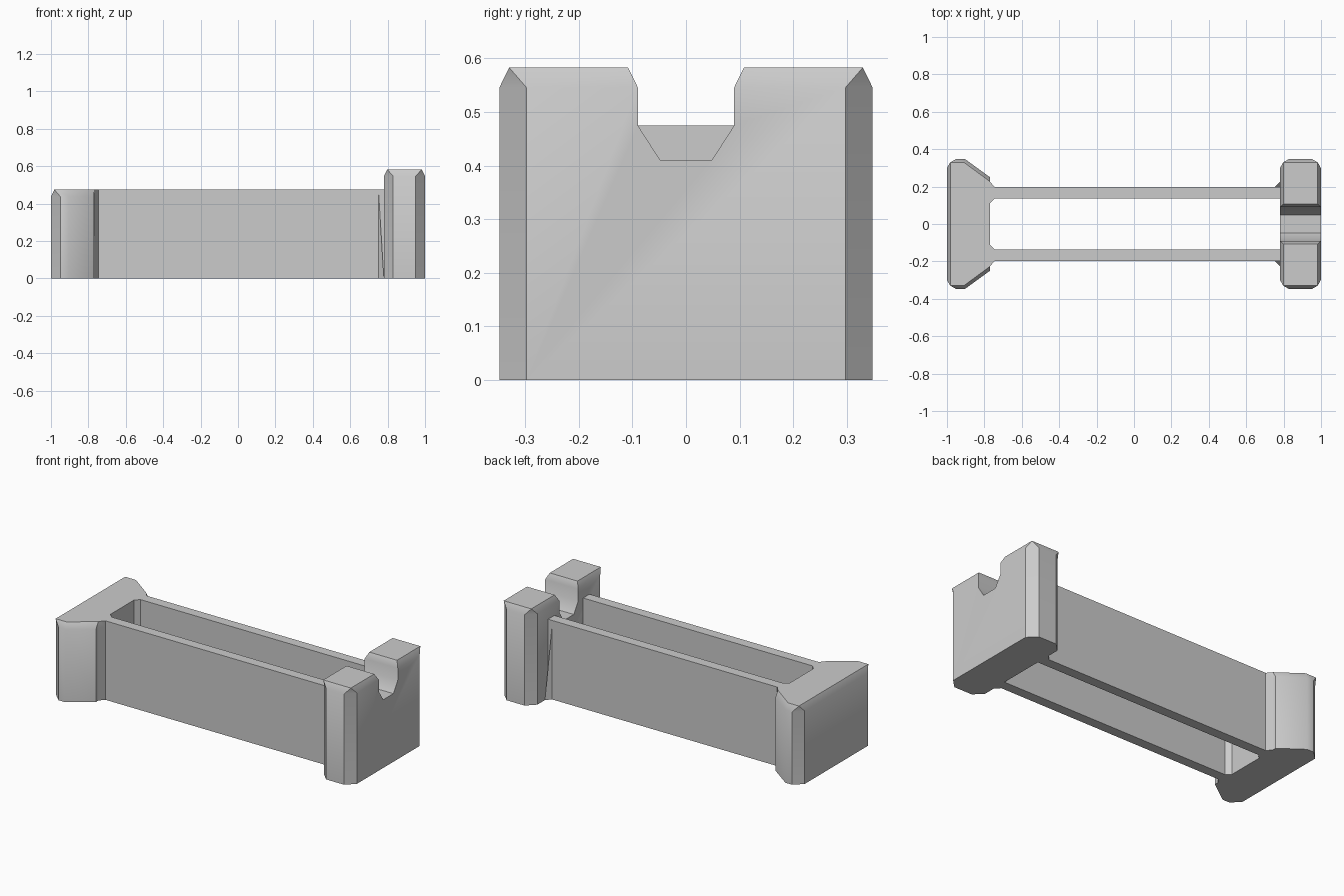
import bpy
import bmesh
import math

cube = bpy.data.objects.get("Cube")
if cube:
    bpy.data.objects.remove(cube, do_unlink=True)

grey = bpy.data.materials.new("plain grey")
grey.use_nodes = True
GREY = (0.6, 0.6, 0.6, 1)
grey.diffuse_color = GREY
grey.node_tree.nodes["Principled BSDF"].inputs["Base Color"].default_value = GREY


def loft(name, rings):
    """Skin a closed solid through matching rings of points."""
    bm = bmesh.new()
    loops = [[bm.verts.new(p) for p in ring] for ring in rings]
    n = len(loops[0])
    for a, b in zip(loops, loops[1:]):
        for i in range(n):
            j = (i + 1) % n
            bm.faces.new((a[i], a[j], b[j], b[i]))
    bm.faces.new(loops[0][::-1])
    bm.faces.new(loops[-1])
    bmesh.ops.remove_doubles(bm, verts=bm.verts, dist=0.0005)
    bmesh.ops.recalc_face_normals(bm, faces=bm.faces)
    mesh = bpy.data.meshes.new(name)
    bm.to_mesh(mesh)
    bm.free()
    obj = bpy.data.objects.new(name, mesh)
    bpy.context.collection.objects.link(obj)
    mesh.materials.append(grey)
    return obj


def mirrored(half):
    """Close a half outline by mirroring it across y = 0."""
    return half + [(x, -y) for x, y in reversed(half)]


def at(z, outline):
    return [(x, y, z) for x, y in outline]


def smooth(obj):
    bpy.ops.object.select_all(action='DESELECT')
    obj.select_set(True)
    bpy.context.view_layer.objects.active = obj
    bpy.ops.object.shade_smooth_by_angle(angle=math.radians(40))


LOW = 0.475       # height of rails and tapered end
HIGH = 0.583      # height of notched end
BEVEL = 0.037     # drop of the top bevels
RAIL_IN, RAIL_OUT = 0.137, 0.197

# Tapered end with fillets running into the rails
neck = [(-0.77, 0.227), (-0.745, RAIL_OUT), (-0.745, RAIL_IN), (-0.77, 0.112)]
base = mirrored([(-1, 0.3), (-0.95, 0.348), (-0.905, 0.348), (-0.77, 0.25)] + neck)
top = mirrored([(-0.982, 0.33), (-0.982, 0.33), (-0.91, 0.33), (-0.77, 0.227)] + neck)
smooth(loft("tapered_end", [at(0, base), at(LOW - BEVEL, base), at(LOW, top)]))

# Notched end block with bevelled corners
base = mirrored([(0.78, 0.298), (0.83, 0.348), (0.95, 0.348), (1, 0.298)])
top = mirrored([(0.798, 0.33)] * 2 + [(0.982, 0.33)] * 2)
block = loft("notched_end", [at(0, base), at(HIGH - BEVEL, base), at(HIGH, top)])

# Notch cutter, flared at the rim
profile = mirrored([(0.41, 0.048), (LOW, 0.09), (HIGH - BEVEL, 0.09),
                    (HIGH, 0.108), (0.65, 0.14)])
cutter = loft("notch_cutter", [[(x, y, z) for z, y in profile] for x in (0.7, 1.1)])
cut = block.modifiers.new("notch", 'BOOLEAN')
cut.operation = 'DIFFERENCE'
cut.solver = 'EXACT'
cut.object = cutter
bpy.ops.object.select_all(action='DESELECT')
block.select_set(True)
bpy.context.view_layer.objects.active = block
bpy.ops.object.modifier_apply(modifier=cut.name)
bpy.data.objects.remove(cutter, do_unlink=True)
smooth(block)

# Side rails and the wedge gussets at their outer ends
for side, s in (("left", 1), ("right", -1)):
    section = [(RAIL_IN, 0), (RAIL_OUT, 0), (RAIL_OUT, LOW), (RAIL_IN, LOW)]
    loft(side + "_rail", [[(x, s * y, z) for y, z in section] for x in (-0.745, 0.785)])
    foot = [(0.752, s * RAIL_OUT, 0), (0.78, s * 0.226, 0), (0.78, s * RAIL_OUT, 0)]
    tip = [(0.752, s * RAIL_OUT, 0.455)] * 2 + [(0.78, s * RAIL_OUT, LOW)]
    loft(side + "_gusset", [foot, tip])
